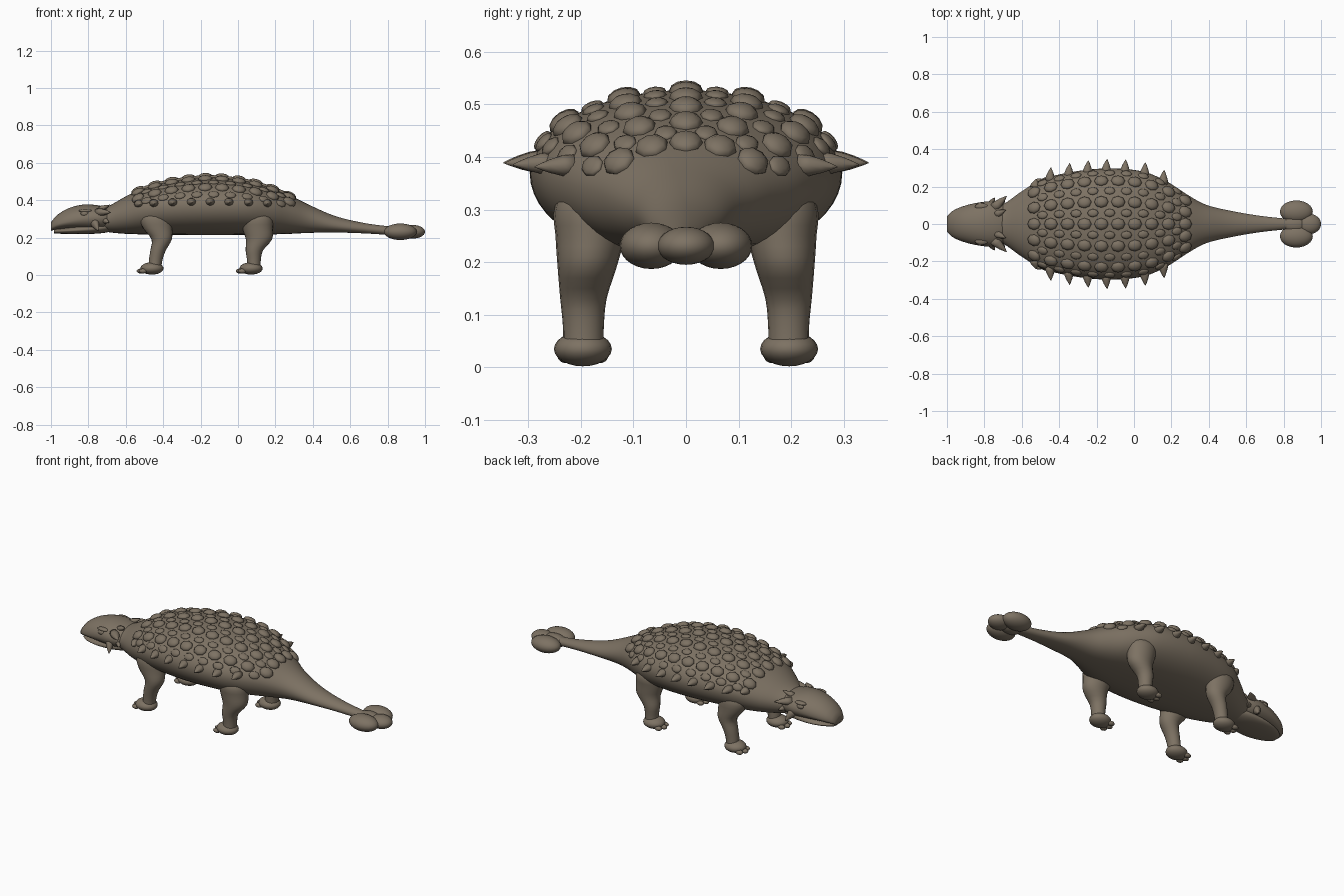
import bpy, bmesh, math
from mathutils import Vector, Matrix

if "Cube" in bpy.data.objects:
    bpy.data.objects.remove(bpy.data.objects["Cube"])

hide = bpy.data.materials.new("brown_hide")
hide.diffuse_color = (0.205, 0.168, 0.125, 1)
hide.use_nodes = True
hide.node_tree.nodes["Principled BSDF"].inputs["Base Color"].default_value = hide.diffuse_color


def finish(name, bm):
    bmesh.ops.recalc_face_normals(bm, faces=bm.faces)
    me = bpy.data.meshes.new(name)
    bm.to_mesh(me)
    bm.free()
    for p in me.polygons:
        p.use_smooth = True
    me.materials.append(hide)
    ob = bpy.data.objects.new(name, me)
    bpy.context.collection.objects.link(ob)
    return ob


def loft(name, rings):
    """Skin a list of closed rings and cap both ends."""
    bm = bmesh.new()
    vs = [[bm.verts.new(p) for p in r] for r in rings]
    n = len(rings[0])
    for a, b in zip(vs, vs[1:]):
        for i in range(n):
            bm.faces.new((a[i], a[(i + 1) % n], b[(i + 1) % n], b[i]))
    bm.faces.new(vs[0])
    bm.faces.new(vs[-1])
    return finish(name, bm)


def blend(table, x):
    """Smooth interpolation of table rows keyed by their first value."""
    n = len(table)
    i = max(0, min(n - 2, sum(r[0] <= x for r in table) - 1))
    a, b = table[i], table[i + 1]
    p, q = table[max(i - 1, 0)], table[min(i + 2, n - 1)]
    h = b[0] - a[0]
    t = (x - a[0]) / h
    out = []
    for k in range(1, len(a)):
        ma = (b[k] - p[k]) / (b[0] - p[0]) * h
        mb = (q[k] - a[k]) / (q[0] - a[0]) * h
        out.append((2*t**3 - 3*t*t + 1) * a[k] + (t**3 - 2*t*t + t) * ma
                   + (3*t*t - 2*t**3) * b[k] + (t**3 - t*t) * mb)
    return out


def section(table, x, ang):
    """Point on a lengthwise form: dome above, fuller curve below."""
    w, zb, zm, zt = blend(table, x)
    c, s = math.cos(ang), math.sin(ang)
    if s >= 0:
        return Vector((x, w * c, zm + (zt - zm) * s))
    return Vector((x, w * math.copysign(abs(c) ** 0.8, c), zm + (zm - zb) * s))


def long_form(name, table, steps, n=40):
    x0, x1 = table[0][0], table[-1][0]
    return loft(name, [[section(table, x0 + (x1 - x0) * i / steps, math.tau * j / n)
                        for j in range(n)] for i in range(steps + 1)])


def blob(bm, loc, size, rot=Matrix.Identity(4), u=12, v=8):
    m = Matrix.Translation(loc) @ rot @ Matrix.Diagonal((*size, 1))
    bmesh.ops.create_uvsphere(bm, u_segments=u, v_segments=v, radius=1, matrix=m)


def horn(bm, base, tip, rx, rz):
    """Tapered horn with a rounded, swollen base."""
    base, tip = Vector(base), Vector(tip)
    d = tip - base
    q = d.to_track_quat('Z', 'Y').to_matrix().to_4x4()
    prev = None
    for t, k in ((0, 1), (0.3, 0.92), (0.6, 0.62), (0.85, 0.28), (1, 0.04)):
        m = Matrix.Translation(base + d * t) @ q
        ring = [bm.verts.new(m @ Vector((rx * k * math.cos(a), rz * k * math.sin(a), 0)))
                for a in (math.tau * j / 10 for j in range(10))]
        if prev:
            for j in range(10):
                bm.faces.new((prev[j], prev[(j + 1) % 10], ring[(j + 1) % 10], ring[j]))
        else:
            bm.faces.new(ring)
        prev = ring
    bm.faces.new(prev)


# Body, neck and tail: x, half width, bottom, widest height, top
BODY = [(-0.78, 0.075, 0.25, 0.30, 0.345), (-0.70, 0.105, 0.23, 0.30, 0.365),
        (-0.60, 0.175, 0.22, 0.32, 0.42), (-0.50, 0.235, 0.217, 0.35, 0.467),
        (-0.35, 0.275, 0.215, 0.365, 0.506), (-0.15, 0.297, 0.213, 0.37, 0.527),
        (0.05, 0.280, 0.215, 0.365, 0.505), (0.18, 0.225, 0.217, 0.35, 0.467),
        (0.28, 0.160, 0.22, 0.33, 0.425), (0.38, 0.105, 0.225, 0.30, 0.375),
        (0.52, 0.070, 0.227, 0.265, 0.315), (0.68, 0.043, 0.222, 0.247, 0.277),
        (0.84, 0.026, 0.212, 0.235, 0.256)]
long_form("body_and_tail", BODY, 64, 48)

# Head and lower jaw
HEAD = [(-1.0, 0.042, 0.236, 0.255, 0.282), (-0.97, 0.070, 0.243, 0.27, 0.318),
        (-0.91, 0.096, 0.247, 0.285, 0.355), (-0.83, 0.115, 0.243, 0.30, 0.376),
        (-0.76, 0.120, 0.240, 0.305, 0.374), (-0.70, 0.105, 0.245, 0.305, 0.362),
        (-0.66, 0.070, 0.26, 0.305, 0.345)]
long_form("head", HEAD, 24)
JAW = [(-0.985, 0.035, 0.223, 0.232, 0.246), (-0.94, 0.068, 0.22, 0.235, 0.25),
       (-0.85, 0.092, 0.219, 0.24, 0.27), (-0.74, 0.090, 0.222, 0.25, 0.29),
       (-0.66, 0.07, 0.235, 0.265, 0.30)]
long_form("lower_jaw", JAW, 16)

bm = bmesh.new()
for s in (-1, 1):
    horn(bm, (-0.75, s * 0.085, 0.335), (-0.68, s * 0.150, 0.335), 0.026, 0.022)
    horn(bm, (-0.77, s * 0.095, 0.285), (-0.745, s * 0.140, 0.235), 0.022, 0.026)
    horn(bm, (-0.73, s * 0.075, 0.300), (-0.69, s * 0.125, 0.280), 0.022, 0.022)
    horn(bm, (-0.74, s * 0.050, 0.350), (-0.685, s * 0.075, 0.375), 0.02, 0.016)
finish("head_horns", bm)

bm = bmesh.new()
for s in (-1, 1):
    blob(bm, (-0.82, s * 0.103, 0.327), (0.022, 0.013, 0.014))
    blob(bm, (-0.815, s * 0.093, 0.343), (0.036, 0.018, 0.010))
finish("eyes_and_brows", bm)

# Rows of low armour knobs following the back
bm = bmesh.new()


def knob(x, ang, size):
    p = section(BODY, x, ang)
    dx = section(BODY, x + 0.01, ang) - section(BODY, x - 0.01, ang)
    da = section(BODY, x, ang + 0.02) - section(BODY, x, ang - 0.02)
    tx = dx.normalized()
    nz = dx.cross(da).normalized()
    if nz.z < 0:
        nz = -nz
    ty = nz.cross(tx)
    rot = Matrix((tx, ty, nz)).transposed().to_4x4()
    blob(bm, p, size, rot, 8, 6)


for cosine in (-0.78, -0.4, 0, 0.4, 0.78):
    for i in range(10):
        knob(-0.535 + i * 0.09, math.acos(cosine), (0.038, 0.032, 0.019))
for cosine in (-0.92, -0.6, -0.2, 0.2, 0.6, 0.92):
    for i in range(9):
        knob(-0.49 + i * 0.09, math.acos(cosine), (0.030, 0.022, 0.010))
finish("back_armour", bm)

# Flank spikes
bm = bmesh.new()
for s in (-1, 1):
    for x in (-0.53, -0.45, -0.35, -0.25, -0.15, -0.05, 0.055, 0.155):
        w = blend(BODY, x)[0]
        ln = 0.02 if x < -0.5 else 0.05
        z = 0.380 + 0.012 * math.cos((x + 0.15) * 4)
        horn(bm, (x, s * (w - 0.025), z), (x + 0.006, s * (w + ln), z - 0.003), 0.026, 0.022)
finish("flank_spikes", bm)

# Legs: height, centre x, centre y, radius x, radius y
FRONT = [(0.03, -0.445, 0.195, 0.034, 0.038), (0.08, -0.44, 0.195, 0.036, 0.038),
         (0.13, -0.428, 0.196, 0.041, 0.042), (0.19, -0.408, 0.194, 0.054, 0.050),
         (0.25, -0.43, 0.188, 0.078, 0.058), (0.31, -0.44, 0.182, 0.085, 0.062),
         (0.39, -0.43, 0.16, 0.05, 0.04)]
HIND = [(0.03, 0.085, 0.195, 0.036, 0.038), (0.08, 0.085, 0.195, 0.037, 0.039),
        (0.13, 0.087, 0.195, 0.046, 0.044), (0.19, 0.112, 0.188, 0.070, 0.056),
        (0.25, 0.105, 0.182, 0.082, 0.066), (0.31, 0.10, 0.178, 0.085, 0.070),
        (0.39, 0.10, 0.14, 0.05, 0.04)]
for label, table in (("front", FRONT), ("hind", HIND)):
    for side, s in (("right", -1), ("left", 1)):
        rings = []
        for i in range(19):
            z = 0.03 + 0.36 * i / 18
            cx, cy, rx, ry = blend(table, z)
            rings.append([(cx + rx * math.cos(a), s * cy + ry * math.sin(a), z)
                          for a in (math.tau * j / 20 for j in range(20))])
        loft(f"{label}_leg_{side}", rings)
        # Foot with three toes
        bm = bmesh.new()
        fx = table[0][1] - 0.015
        blob(bm, (fx, s * 0.196, 0.035), (0.062, 0.055, 0.033), u=20, v=12)
        for off, fwd in ((-0.032, 0.048), (0, 0.060), (0.032, 0.048)):
            blob(bm, (fx - fwd, s * 0.196 + off, 0.021), (0.022, 0.016, 0.013))
        finish(f"{label}_foot_{side}", bm)

# Tail club: two side lobes, an end lobe and the core
bm = bmesh.new()
for s in (-1, 1):
    blob(bm, (0.868, s * 0.066, 0.231), (0.088, 0.060, 0.044), u=24, v=14)
blob(bm, (0.935, 0, 0.231), (0.065, 0.055, 0.036), u=24, v=14)
blob(bm, (0.86, 0, 0.231), (0.07, 0.05, 0.036), u=24, v=14)
finish("tail_club", bm)
